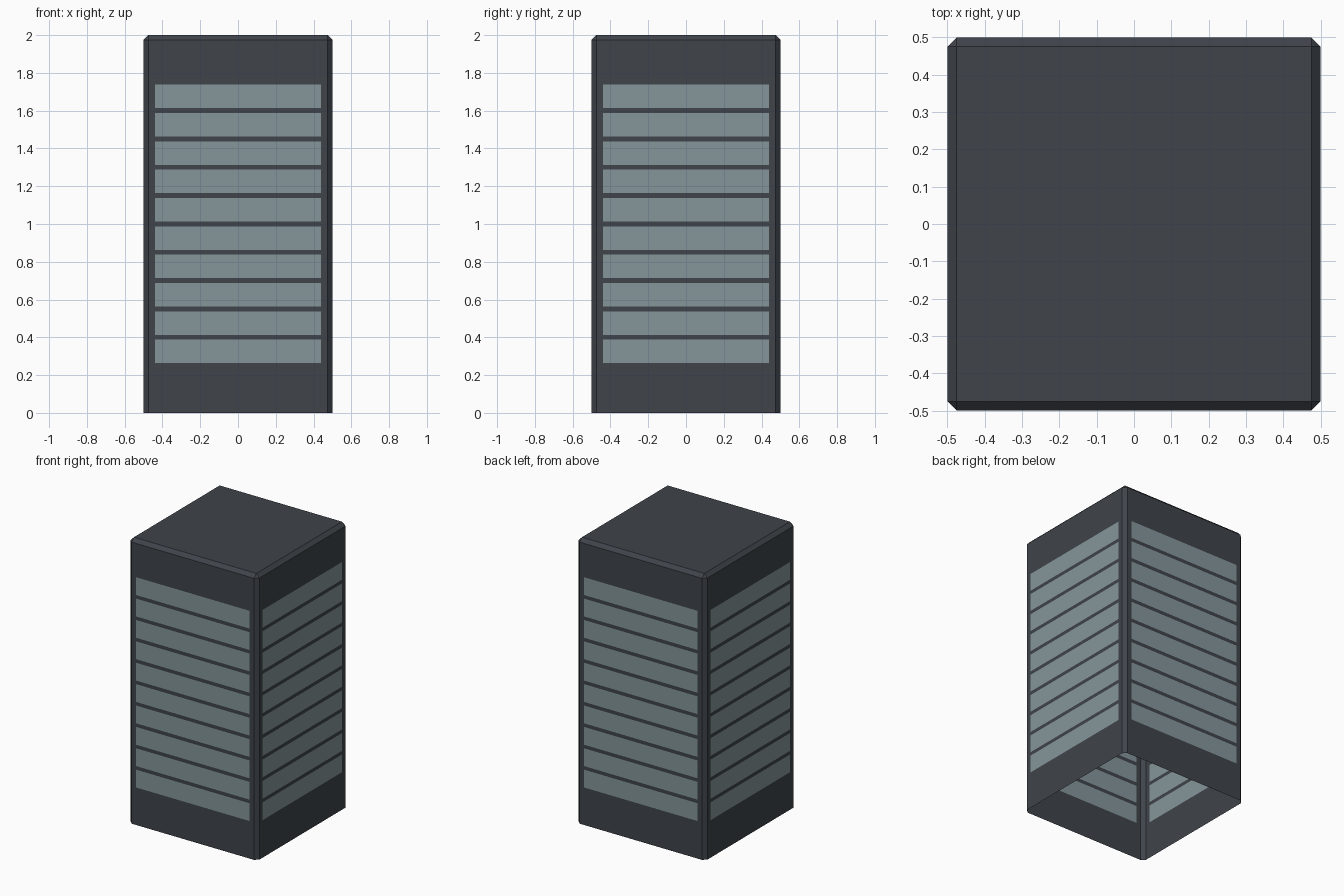
import bpy, bmesh
from mathutils import Vector

if "Cube" in bpy.data.objects:
    bpy.data.objects.remove(bpy.data.objects["Cube"])

ROWS, PITCH, FIRST, ROW_H, HALF_W = 10, 0.15, 0.263, 0.125, 0.44


def material(name, rgb):
    m = bpy.data.materials.new(name)
    m.diffuse_color = (*rgb, 1)
    m.use_nodes = True
    m.node_tree.nodes["Principled BSDF"].inputs["Base Color"].default_value = m.diffuse_color
    return m


# Open-bottomed tower shell with chamfered vertical and top edges
bm = bmesh.new()
bmesh.ops.create_cube(bm, size=1)
for v in bm.verts:
    v.co.z = (v.co.z + 0.5) * 2
edges = [e for e in bm.edges if max(v.co.z for v in e.verts) > 1]
bmesh.ops.bevel(bm, geom=edges, offset=0.025, offset_type='OFFSET',
                segments=1, profile=0.5, affect='EDGES')
bottom = [f for f in bm.faces if f.normal.z < -0.9]
bmesh.ops.delete(bm, geom=bottom, context='FACES')
bm.normal_update()


def wall(f):
    return max(abs(f.normal.x), abs(f.normal.y)) > 0.99


def cut(co, no, test):
    """Slice only the wall faces that pass the test."""
    faces = [f for f in bm.faces if test(f)]
    geom = set(faces)
    for f in faces:
        geom.update(f.edges)
        geom.update(f.verts)
    bmesh.ops.bisect_plane(bm, geom=list(geom), dist=1e-6,
                           plane_co=Vector(co), plane_no=Vector(no))
    bm.normal_update()


# Window strip outlines cut into the walls
for s in (-1, 1):
    cut((s * HALF_W, 0, 0), (1, 0, 0), lambda f: wall(f) and abs(f.normal.y) > 0.9)
    cut((0, s * HALF_W, 0), (0, 1, 0), lambda f: wall(f) and abs(f.normal.x) > 0.9)


def window_column(f):
    c = f.calc_center_median()
    return wall(f) and min(abs(c.x), abs(c.y)) < 0.1


for i in range(ROWS):
    z = FIRST + i * PITCH
    for h in (z, z + ROW_H):
        cut((0, 0, h), (0, 0, 1), window_column)

# Windows coloured by height within each storey
for f in bm.faces:
    t = f.calc_center_median().z - FIRST
    if window_column(f) and 0 < t < ROWS * PITCH - (PITCH - ROW_H) and t % PITCH < ROW_H:
        f.material_index = 1

mesh = bpy.data.meshes.new("tower_shell")
bm.to_mesh(mesh)
bm.free()
mesh.materials.append(material("dark slate", (0.050, 0.058, 0.070)))
mesh.materials.append(material("window grey blue", (0.232, 0.303, 0.325)))
bpy.context.collection.objects.link(bpy.data.objects.new("tower_shell", mesh))
